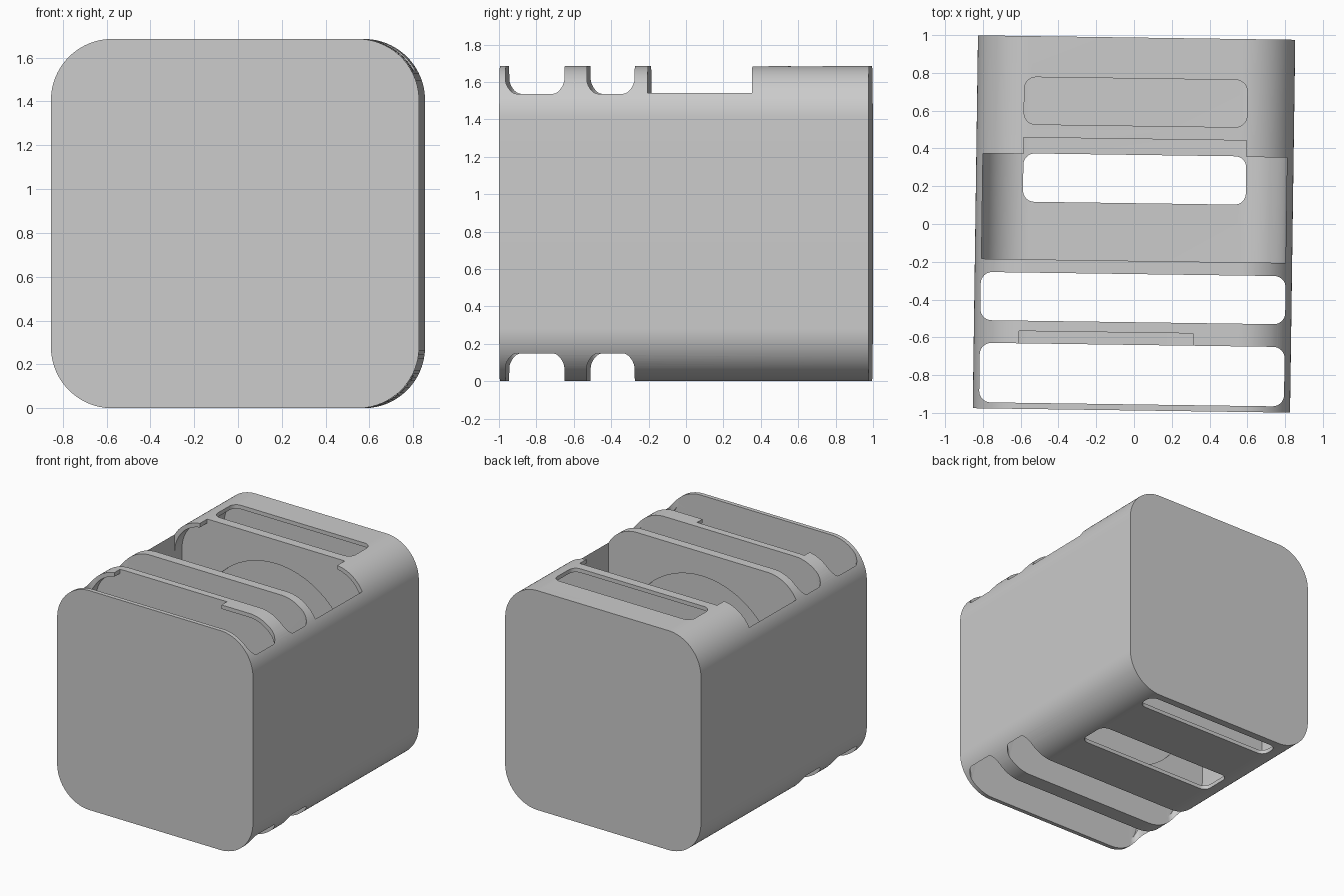
import bpy, bmesh, math

if "Cube" in bpy.data.objects:
    bpy.data.objects.remove(bpy.data.objects["Cube"])

grey = bpy.data.materials.new("light grey plastic")
grey.diffuse_color = (0.6, 0.6, 0.6, 1)
grey.use_nodes = True
grey.node_tree.nodes["Principled BSDF"].inputs["Base Color"].default_value = grey.diffuse_color
TURN = math.radians(-0.8)   # slight twist of the whole case
H = 1.685


def rounded(u0, u1, v0, v1, r, seg):
    """Outline of a rounded rectangle."""
    if r == 0:
        return [(u1, v1), (u0, v1), (u0, v0), (u1, v0)]
    pts = []
    for k, (cu, cv) in enumerate([(u1 - r, v1 - r), (u0 + r, v1 - r),
                                  (u0 + r, v0 + r), (u1 - r, v0 + r)]):
        for i in range(seg + 1):
            a = math.pi / 2 * (k + i / seg)
            pts.append((cu + r * math.cos(a), cv + r * math.sin(a)))
    return pts


def prism(name, outline, lo, hi, axis):
    """Extrude an outline along y (outline in x, z) or z (outline in x, y)."""
    bm = bmesh.new()
    place = (lambda u, v, w: (u, w, v)) if axis == "y" else (lambda u, v, w: (u, v, w))
    a = [bm.verts.new(place(u, v, lo)) for u, v in outline]
    b = [bm.verts.new(place(u, v, hi)) for u, v in outline]
    bm.faces.new(a)
    bm.faces.new(b)
    for i in range(len(a)):
        j = (i + 1) % len(a)
        bm.faces.new((a[i], a[j], b[j], b[i]))
    bmesh.ops.recalc_face_normals(bm, faces=bm.faces)
    me = bpy.data.meshes.new(name)
    bm.to_mesh(me)
    bm.free()
    ob = bpy.data.objects.new(name, me)
    bpy.context.collection.objects.link(ob)
    ob.data.materials.append(grey)
    return ob


# Outer case
case = prism("case", rounded(-0.84, 0.84, 0, H, 0.28, 24), -0.987, 0.987, "y")
cutters = []

# Hollow compartments, front to back
for lo, hi in [(-0.955, -0.575), (-0.52, -0.265), (-0.195, 0.45), (0.5, 0.95)]:
    cutters.append(prism("compartment_cutter",
                         rounded(-0.805, 0.805, 0.03, H - 0.03, 0.25, 24), lo, hi, "y"))

# Openings: x0, x1, y0, y1, corner radius, z0, z1
for x0, x1, y0, y1, r, z0, z1 in [
        (-0.807, 0.807, -0.955, -0.64, 0.06, -0.1, 2),     # front slot, through
        (-0.807, 0.807, -0.52, -0.265, 0.06, -0.1, 2),     # second slot, through
        (-0.6, 0.32, -0.68, -0.575, 0, 0.85, 2),           # front slot notch
        (-0.805, 0.805, -0.195, 0.363, 0, 0.85, 2),        # large top opening
        (-0.59, 0.59, 0.2, 0.45, 0, 0.85, 2),              # large opening notch
        (-0.59, 0.59, 0.11, 0.366, 0.06, -0.1, 0.5),       # middle bottom slot
        (-0.59, 0.59, 0.52, 0.77, 0.06, 0.85, 2),          # rear top slot
        (-0.59, 0.59, 0.78, 0.93, 0.06, -0.1, 0.5)]:       # rear bottom slot
    cutters.append(prism("opening_cutter", rounded(x0, x1, y0, y1, r, 8), z0, z1, "z"))

# Shallow round recesses in the walls of the large compartment
circle = [(0.66 * math.cos(i * math.tau / 64), H / 2 + 0.66 * math.sin(i * math.tau / 64))
          for i in range(64)]
for lo, hi in [(-0.21, 0.0), (0.3, 0.465)]:
    cutters.append(prism("recess_cutter", circle, lo, hi, "y"))

for c in cutters:
    m = case.modifiers.new("cut", "BOOLEAN")
    m.operation, m.solver, m.object = "DIFFERENCE", "EXACT", c
    c.hide_render = True

# Apply the cuts, then remove the helpers
bpy.context.view_layer.objects.active = case
case.select_set(True)
for m in list(case.modifiers):
    bpy.ops.object.modifier_apply(modifier=m.name)
for c in cutters:
    bpy.data.objects.remove(c, do_unlink=True)
case.rotation_euler.z = TURN
bpy.ops.object.shade_smooth_by_angle(angle=math.radians(30))
